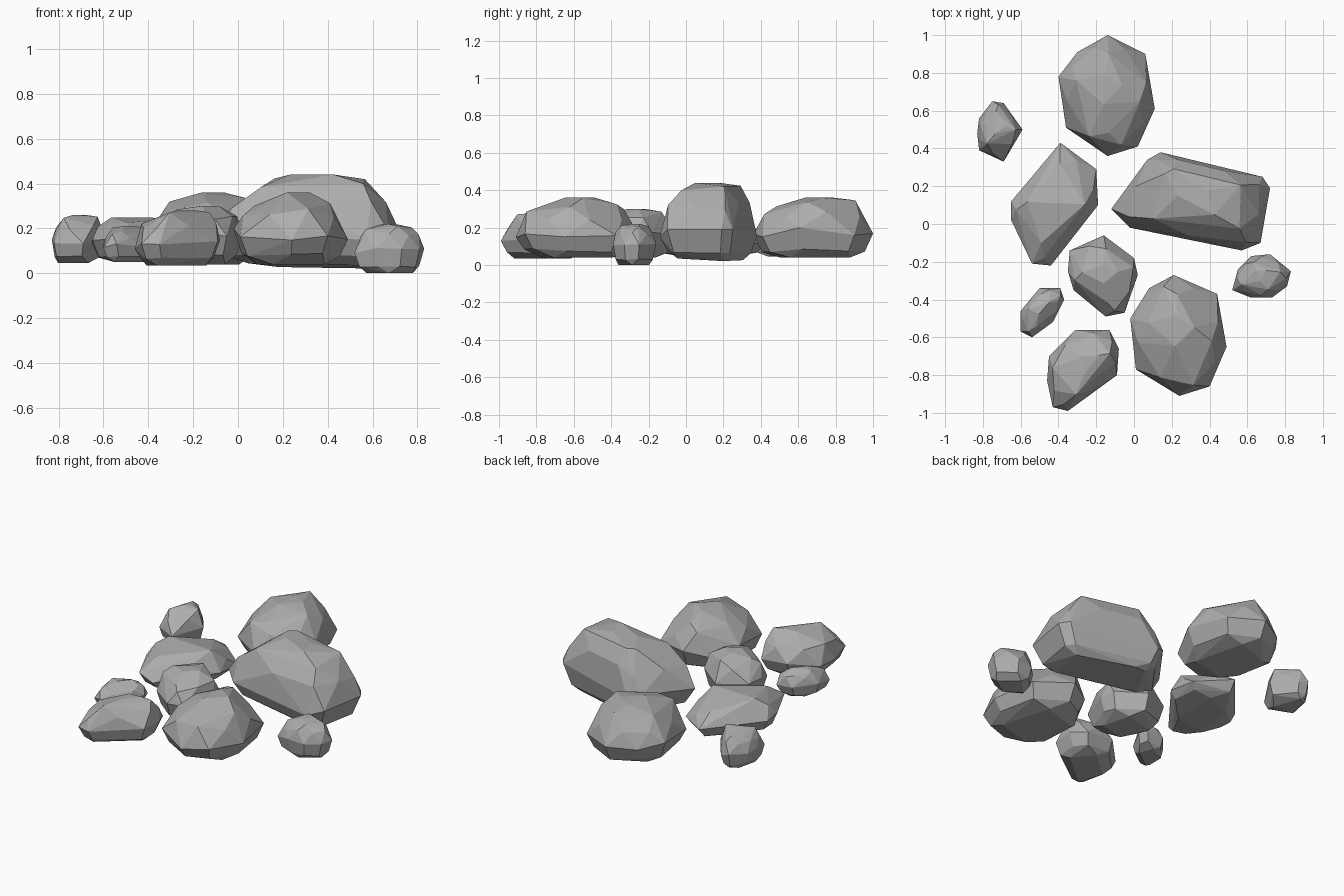
import bpy
import bmesh
import random
from mathutils import Vector

random.seed(4)

default_cube = bpy.data.objects.get("Cube")
if default_cube:
    bpy.data.objects.remove(default_cube, do_unlink=True)

# Single stone colour
stone = bpy.data.materials.new("stone_grey")
stone.use_nodes = True
colour = (0.42, 0.42, 0.42, 1.0)
stone.diffuse_color = colour
shader = stone.node_tree.nodes["Principled BSDF"]
shader.inputs["Base Color"].default_value = colour
shader.inputs["Roughness"].default_value = 0.9


def midpoints(ring):
    """Points halfway along each side of a closed ring."""
    return [(a + b) / 2 for a, b in zip(ring, ring[1:] + ring[:1])]


def rock(name, outline, peak, bottom, waist, top):
    """Faceted boulder: hull of shrinking rings that lean from the waist to the peak."""
    ring = [Vector(point) for point in outline]
    centre = sum(ring, Vector((0, 0))) / len(ring)
    peak = Vector(peak)
    sides = midpoints(ring)
    rise = top - waist
    size = min(max(p[axis] for p in ring) - min(p[axis] for p in ring) for axis in (0, 1))

    # Each layer: source ring, scale, lean towards the peak, height, height jitter
    layers = [
        (sides[::2], 0.72, 0.0, bottom, 0.0),
        (ring, 0.86, 0.0, bottom + (waist - bottom) * 0.3, 0.01),
        (ring, 1.0, 0.0, waist, 0.03),
        (sides, 0.9, 0.15, waist + rise * 0.52, 0.03),
        (ring[::2], 0.66, 0.5, waist + rise * 0.84, 0.03),
        (sides[1::3], 0.3, 1.0, top, 0.0),
    ]

    bm = bmesh.new()
    for points, scale, lean, height, jitter in layers:
        middle = centre.lerp(peak, lean)
        for point in points:
            flat = middle + (point - centre) * scale
            wobble = random.uniform(-jitter, jitter) * size / 0.5
            bm.verts.new((flat.x, flat.y, height + wobble))

    hull = bmesh.ops.convex_hull(bm, input=bm.verts)
    spare = {v for v in hull["geom_interior"] + hull["geom_unused"]
             if isinstance(v, bmesh.types.BMVert)}
    bmesh.ops.delete(bm, geom=list(spare), context="VERTS")
    # Merge nearly level neighbours into broad chiselled facets
    bmesh.ops.dissolve_limit(bm, angle_limit=0.12, verts=bm.verts, edges=bm.edges)
    bmesh.ops.recalc_face_normals(bm, faces=bm.faces)

    mesh = bpy.data.meshes.new(name)
    bm.to_mesh(mesh)
    bm.free()
    mesh.materials.append(stone)
    obj = bpy.data.objects.new(name, mesh)
    bpy.context.collection.objects.link(obj)
    return obj


# Large boulders
big = rock("largest_boulder",
           [(.14, .38), (.3, .35), (.68, .25), (.72, .19), (.67, -.1),
            (.57, -.14), (-.02, -.02), (-.12, .08), (.07, .34)],
           peak=(.34, .13), bottom=.04, waist=.17, top=.44)
# The largest boulder sinks slightly towards the back and its left
for vert in big.data.vertices:
    if vert.co.z < .12:
        vert.co.z -= .05 * (vert.co.y - .12) + .03 * (vert.co.x - .1)
        vert.co.z = max(vert.co.z, .01)

rock("back_boulder",
     [(-.14, 1), (.06, .9), (.11, .61), (.02, .41),
      (-.14, .36), (-.36, .51), (-.4, .78), (-.3, .91)],
     peak=(-.13, .71), bottom=.04, waist=.17, top=.36)
rock("front_boulder",
     [(.21, -.27), (.44, -.37), (.49, -.65), (.4, -.86),
      (.24, -.91), (.01, -.77), (-.02, -.5), (.08, -.34)],
     peak=(.25, -.57), bottom=.04, waist=.17, top=.36)

# Middle-sized rocks
rock("flat_side_rock",
     [(-.39, .43), (-.2, .29), (-.19, .1), (-.44, -.22),
      (-.54, -.21), (-.65, .02), (-.65, .12)],
     peak=(-.41, .1), bottom=.05, waist=.13, top=.24)
rock("centre_rock",
     [(-.16, -.06), (0, -.18), (.02, -.27), (-.05, -.47),
      (-.15, -.49), (-.32, -.35), (-.35, -.25), (-.34, -.14)],
     peak=(-.14, -.27), bottom=.04, waist=.16, top=.3)
rock("front_corner_rock",
     [(-.31, -.56), (-.13, -.56), (-.08, -.66), (-.09, -.8),
      (-.35, -.99), (-.43, -.97), (-.46, -.83), (-.45, -.7)],
     peak=(-.24, -.74), bottom=.035, waist=.13, top=.28)

# Small stones
rock("back_small_stone",
     [(-.75, .65), (-.69, .64), (-.59, .5), (-.69, .33),
      (-.82, .39), (-.83, .48), (-.82, .56)],
     peak=(-.71, .5), bottom=.045, waist=.14, top=.26)
rock("front_small_stone",
     [(-.5, -.34), (-.39, -.34), (-.37, -.4), (-.43, -.52),
      (-.54, -.6), (-.6, -.57), (-.6, -.46)],
     peak=(-.48, -.44), bottom=.05, waist=.12, top=.21)
rock("side_small_stone",
     [(.62, -.17), (.72, -.16), (.83, -.25), (.81, -.33),
      (.73, -.39), (.62, -.39), (.52, -.35), (.55, -.24)],
     peak=(.67, -.27), bottom=0, waist=.1, top=.22)
